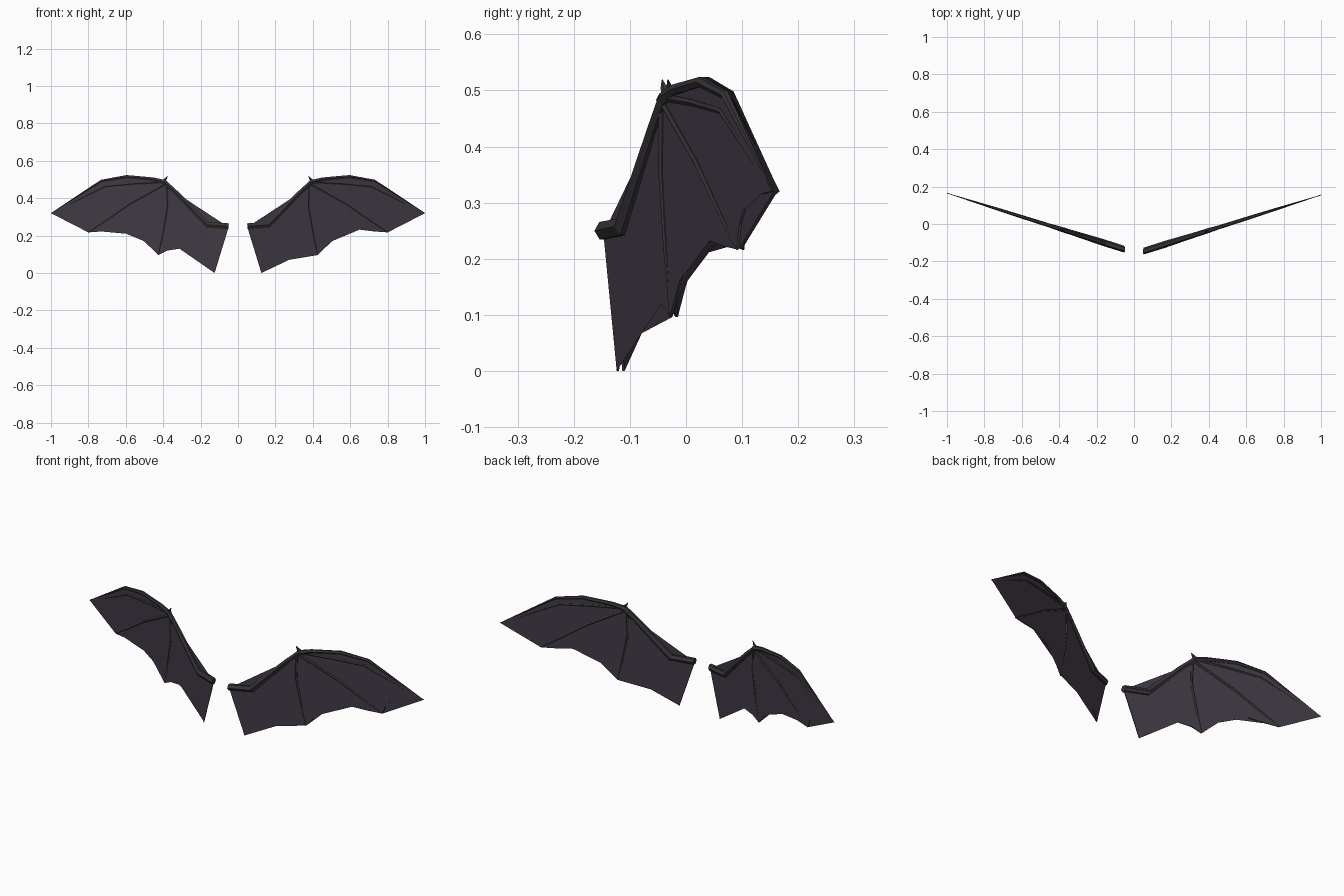
import bpy, bmesh, math
from mathutils import Vector

if "Cube" in bpy.data.objects:
    bpy.data.objects.remove(bpy.data.objects["Cube"])


def material(name, rgb):
    m = bpy.data.materials.new(name)
    m.diffuse_color = (*rgb, 1)
    m.use_nodes = True
    m.node_tree.nodes["Principled BSDF"].inputs["Base Color"].default_value = m.diffuse_color
    return m


SKIN = material("dark purple membrane", (0.052, 0.041, 0.058))
BONE = material("charcoal bone", (0.038, 0.034, 0.038))
SLOPE = 0.316  # the wings sweep back towards the tips


def place(side, x, d, z):
    """Wing plane (x, depth, z) to world, swept back and mirrored by side."""
    base = -0.161 if side > 0 else -0.151
    return Vector((side * x, base + SLOPE * x + d, z))


def finish(bm, name, mat):
    bmesh.ops.recalc_face_normals(bm, faces=bm.faces)
    me = bpy.data.meshes.new(name)
    bm.to_mesh(me)
    bm.free()
    me.materials.append(mat)
    bpy.context.collection.objects.link(bpy.data.objects.new(name, me))


def bone(name, side, path, sides=6):
    """Tapered faceted tube along (x, z, radius) points."""
    bm = bmesh.new()
    pts = [Vector(p[:2]) for p in path]
    rings = []
    for i, p in enumerate(pts):
        a = (p - pts[i - 1]).normalized() if i else Vector((0, 0))
        b = (pts[i + 1] - p).normalized() if i < len(pts) - 1 else Vector((0, 0))
        t = (a + b).normalized()
        n = Vector((-t.y, t.x))
        r = path[i][2]
        ring = []
        for k in range(sides):
            ang = 2 * math.pi * (k + 0.5) / sides
            q = p + n * r * math.cos(ang)
            ring.append(bm.verts.new(place(side, q.x, r * math.sin(ang), q.y)))
        rings.append(ring)
    for r0, r1 in zip(rings, rings[1:]):
        for k in range(sides):
            j = (k + 1) % sides
            bm.faces.new((r0[k], r0[j], r1[j], r1[k]))
    bm.faces.new(rings[0])
    bm.faces.new(rings[-1])
    finish(bm, name, BONE)


# Outline of the skin: leading edge, then scalloped trailing edge
OUTLINE = [(.05, .245), (.165, .255), (.34, .435), (.39, .49), (.45, .503),
           (.595, .517), (.73, .493), (1.0, .32),
           (.945, .316), (.89, .314), (.84, .29), (.815, .26), (.80, .217),
           (.73, .222), (.65, .232), (.59, .222), (.54, .205), (.478, .16), (.425, .096),
           (.377, .12), (.313, .13), (.238, .127), (.18, .09), (.15, .05), (.125, 0)]


def membrane(name, side):
    bm = bmesh.new()
    front = [bm.verts.new(place(side, x, -.002, z)) for x, z in OUTLINE]
    back = [bm.verts.new(place(side, x, .002, z)) for x, z in OUTLINE]
    caps = [bm.faces.new(front), bm.faces.new(back[::-1])]
    for i in range(len(front)):
        j = (i + 1) % len(front)
        bm.faces.new((front[i], front[j], back[j], back[i]))
    bmesh.ops.triangulate(bm, faces=caps)
    finish(bm, name, SKIN)


BONES = {
    "arm": [(.05, .25, .018), (.163, .257, .019), (.334, .432, .014), (.395, .487, .014)],
    "leading_edge": [(.385, .483, .014), (.45, .501, .011), (.595, .515, .010),
                     (.73, .492, .008), (1.0, .32, .001)],
    "upper_finger": [(.395, .487, .008), (.55, .478, .007), (.71, .463, .006), (.99, .322, .001)],
    "middle_finger": [(.385, .477, .008), (.58, .368, .007), (.70, .285, .006), (.80, .218, .003)],
    "lower_finger": [(.38, .475, .008), (.377, .35, .007), (.40, .22, .006), (.425, .098, .003)],
    "thumb_claw": [(.40, .49, .009), (.385, .505, .006), (.376, .519, .001)],
}

for side, label in ((1, "right"), (-1, "left")):
    membrane(label + "_membrane", side)
    for part, path in BONES.items():
        bone(label + "_" + part, side, path)
